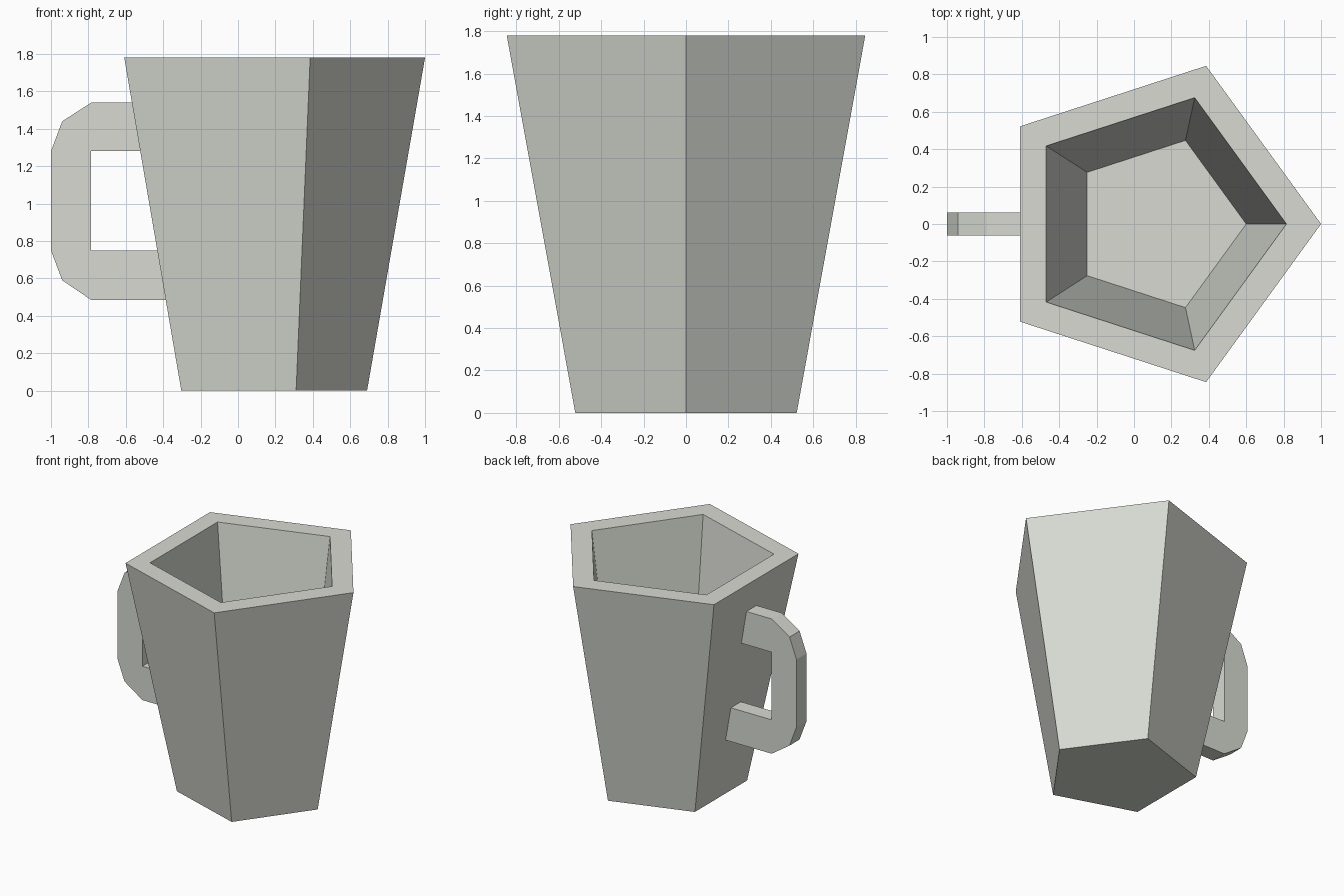
import bpy
import bmesh
import math

if "Cube" in bpy.data.objects:
    bpy.data.objects.remove(bpy.data.objects["Cube"])

SIDES = 5
clay = bpy.data.materials.new("pale_grey_clay")
clay.diffuse_color = (0.68, 0.70, 0.64, 1)
clay.use_nodes = True
clay.node_tree.nodes["Principled BSDF"].inputs["Base Color"].default_value = clay.diffuse_color


def finish(name, bm):
    """Turn a bmesh into a flat-shaded, coloured object."""
    bmesh.ops.recalc_face_normals(bm, faces=bm.faces[:])
    mesh = bpy.data.meshes.new(name)
    bm.to_mesh(mesh)
    bm.free()
    mesh.materials.append(clay)
    obj = bpy.data.objects.new(name, mesh)
    bpy.context.collection.objects.link(obj)
    return obj


def ring(bm, radius, cx, z):
    """Pentagon with one corner pointing along +x."""
    step = 2 * math.pi / SIDES
    return [bm.verts.new((cx + radius * math.cos(i * step),
                          radius * math.sin(i * step), z)) for i in range(SIDES)]


# Cup: outer base -> outer rim -> inner rim -> inner floor
bm = bmesh.new()
rings = [ring(bm, *r) for r in [(0.549, 0.141, 0), (0.889, 0.111, 1.78),
                                (0.71, 0.105, 1.78), (0.47, 0.13, 0.13)]]
for a, b in zip(rings, rings[1:]):
    for i in range(SIDES):
        j = (i + 1) % SIDES
        bm.faces.new((a[i], a[j], b[j], b[i]))
bm.faces.new(rings[0])
bm.faces.new(rings[-1])
finish("cup_body", bm)


# Handle: C-shaped strip of quads, ends sunk slightly into the sloped wall
def wall_x(z):
    return -0.303 - 0.171 * z + 0.03


outer = [(wall_x(1.54), 1.54), (-0.785, 1.54), (-0.94, 1.44), (-1, 1.28),
         (-1, 0.75), (-0.94, 0.59), (-0.785, 0.485), (wall_x(0.485), 0.485)]
inner = [(wall_x(0.75), 0.75), (-0.785, 0.75), (-0.785, 1.28), (wall_x(1.28), 1.28)]
bm = bmesh.new()
profile = bm.faces.new([bm.verts.new((x, -0.062, z)) for x, z in outer + inner])
side = bmesh.ops.extrude_face_region(bm, geom=[profile], use_keep_orig=True)
bmesh.ops.translate(bm, vec=(0, 0.124, 0),
                    verts=[v for v in side["geom"] if isinstance(v, bmesh.types.BMVert)])
finish("handle", bm)
